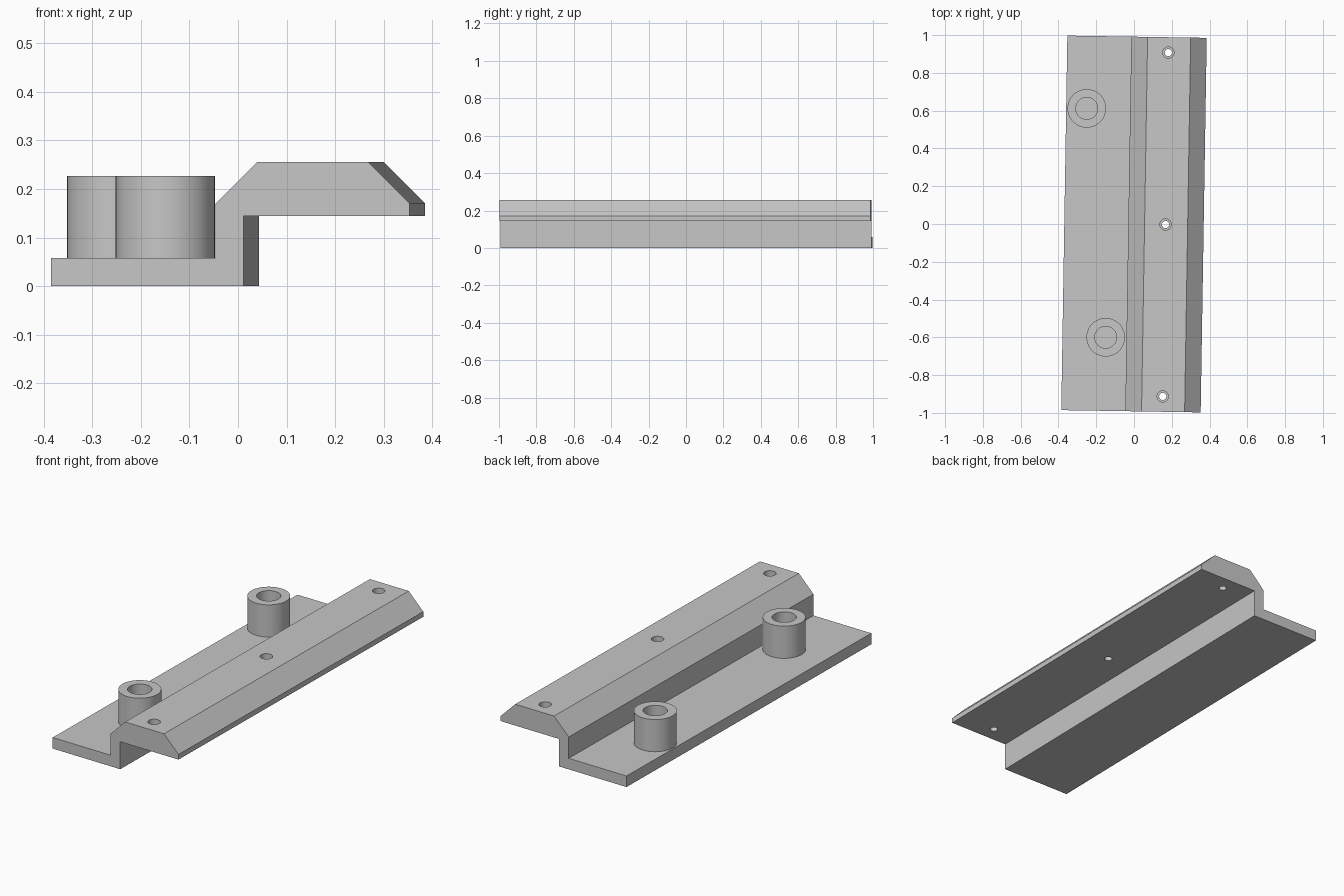
import bpy, bmesh, math

if "Cube" in bpy.data.objects:
    bpy.data.objects.remove(bpy.data.objects["Cube"])

TILT = -0.0162      # slight turn of the whole rail about z
HALF_LEN = 0.9915
PLATE_TOP = 0.058

grey = bpy.data.materials.new("plain grey")
grey.diffuse_color = (0.57, 0.57, 0.57, 1)
grey.use_nodes = True
grey.node_tree.nodes["Principled BSDF"].inputs["Base Color"].default_value = grey.diffuse_color


def make_object(name, bm):
    bmesh.ops.recalc_face_normals(bm, faces=bm.faces)
    mesh = bpy.data.meshes.new(name)
    bm.to_mesh(mesh)
    bm.free()
    mesh.materials.append(grey)
    obj = bpy.data.objects.new(name, mesh)
    bpy.context.collection.objects.link(obj)
    obj.rotation_euler.z = TILT
    return obj


def lathe(name, profile, x, y, closed, segments=64):
    """Turn a list of (radius, z) points about a vertical axis at x, y."""
    bm = bmesh.new()
    rings = []
    for r, z in profile:
        rings.append([bm.verts.new((x + r * math.cos(2 * math.pi * i / segments),
                                    y + r * math.sin(2 * math.pi * i / segments), z))
                      for i in range(segments)])
    for a, b in zip(rings, rings[1:]):
        for i in range(segments):
            j = (i + 1) % segments
            bm.faces.new((a[i], a[j], b[j], b[i]))
    if closed:
        bm.faces.new(rings[0])
        bm.faces.new(rings[-1])
    return make_object(name, bm)


def smooth(obj):
    bpy.ops.object.select_all(action='DESELECT')
    obj.select_set(True)
    bpy.context.view_layer.objects.active = obj
    bpy.ops.object.shade_smooth_by_angle(angle=math.radians(30))


# stepped rail: low plate, upright wall and chamfered upper flange
section = [(-0.369, 0), (0.027, 0), (0.027, 0.144), (0.369, 0.144), (0.369, 0.171),
           (0.284, 0.256), (0.056, 0.256), (-0.03, 0.17), (-0.03, PLATE_TOP),
           (-0.369, PLATE_TOP)]
bm = bmesh.new()
face = bm.faces.new([bm.verts.new((x, -HALF_LEN, z)) for x, z in section])
ext = bmesh.ops.extrude_face_region(bm, geom=[face])
bmesh.ops.translate(bm, vec=(0, 2 * HALF_LEN, 0),
                    verts=[v for v in ext["geom"] if isinstance(v, bmesh.types.BMVert)])
rail = make_object("stepped_rail", bm)

# three counterbored screw holes through the flange
hole = [(0.019, 0.10), (0.019, 0.226), (0.03, 0.226), (0.03, 0.30)]
for y in (-0.91, 0, 0.91):
    cutter = lathe("screw_hole_cutter", hole, 0.167, y, True, 32)
    cutter.hide_render = True
    mod = rail.modifiers.new("screw_hole", 'BOOLEAN')
    mod.operation = 'DIFFERENCE'
    mod.solver = 'EXACT'
    mod.object = cutter
    bpy.context.view_layer.objects.active = rail
    bpy.ops.object.modifier_apply(modifier=mod.name)
    bpy.data.objects.remove(cutter)
smooth(rail)

# two hollow bosses standing on the low plate
tube = [(0.102, PLATE_TOP), (0.102, 0.227), (0.058, 0.227), (0.058, PLATE_TOP)]
for name, x, y in (("rear_boss", -0.26, 0.608), ("front_boss", -0.14, -0.602)):
    smooth(lathe(name, tube, x, y, False))
